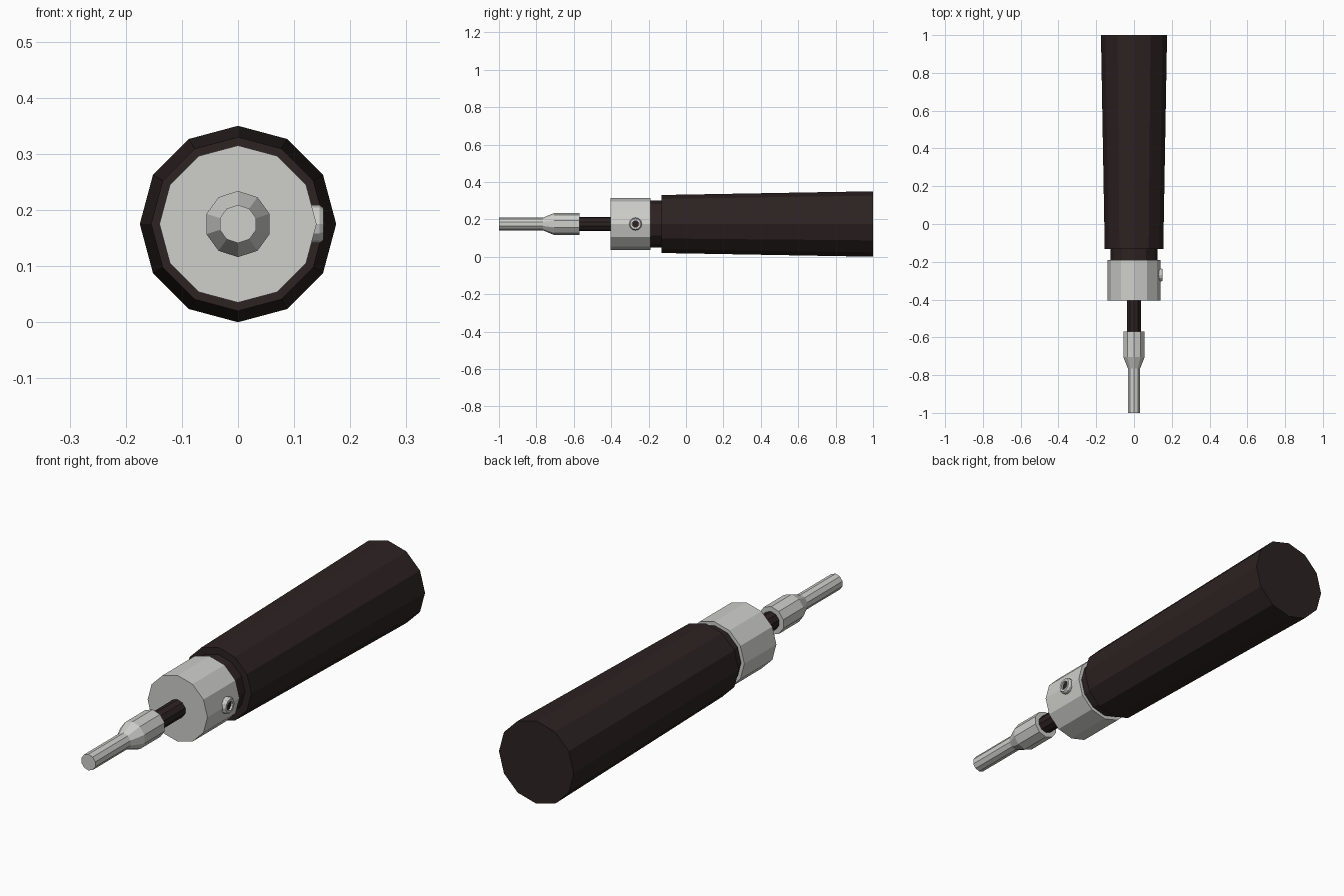
import bpy, bmesh, math
from mathutils import Matrix

if "Cube" in bpy.data.objects:
    bpy.data.objects.remove(bpy.data.objects["Cube"])

AXIS_Z = 0.175


def material(name, rgb):
    m = bpy.data.materials.new(name)
    m.diffuse_color = (*rgb, 1)
    m.use_nodes = True
    m.node_tree.nodes["Principled BSDF"].inputs["Base Color"].default_value = m.diffuse_color
    return m


DARK = material("dark brown grip", (0.026, 0.016, 0.016))
STEEL = material("light steel", (0.62, 0.62, 0.60))


def lathe(name, profile, sides, mat, matrix):
    """Flat-faced solid of revolution from (distance along axis, radius) pairs, capped at both ends."""
    bm = bmesh.new()
    rings = []
    for d, r in profile:
        rings.append([bm.verts.new((r * math.sin(2 * math.pi * i / sides), d,
                                    r * math.cos(2 * math.pi * i / sides)))
                      for i in range(sides)])
    for a, b in zip(rings, rings[1:]):
        for i in range(sides):
            j = (i + 1) % sides
            bm.faces.new((a[i], a[j], b[j], b[i]))
    bm.faces.new(rings[0])
    bm.faces.new(rings[-1])
    bmesh.ops.recalc_face_normals(bm, faces=bm.faces)
    mesh = bpy.data.meshes.new(name)
    bm.to_mesh(mesh)
    bm.free()
    mesh.materials.append(mat)
    ob = bpy.data.objects.new(name, mesh)
    ob.matrix_world = matrix
    bpy.context.collection.objects.link(ob)
    return ob


along_y = Matrix.Translation((0, 0, AXIS_Z))

# Tapered grip with a narrower neck
lathe("handle", [(-0.20, 0.125), (-0.132, 0.125), (-0.132, 0.155), (1.0, 0.175)],
      12, DARK, along_y)
# Metal collar
lathe("collar", [(-0.404, 0.14), (-0.19, 0.14)], 12, STEEL, along_y)
# Dark rod between collar and tip
lathe("rod", [(-0.60, 0.038), (-0.39, 0.038)], 10, DARK, along_y)
# Stepped metal tip
lathe("tip", [(-1.0, 0.034), (-0.765, 0.034), (-0.705, 0.059), (-0.57, 0.059)],
      10, STEEL, along_y)

# Set screw on the right side of the collar: rim with a recessed dark socket
to_x = Matrix.Translation((0, -0.27, AXIS_Z)) @ Matrix.Rotation(-math.pi / 2, 4, 'Z')
lathe("screw_rim", [(0.125, 0.034), (0.145, 0.034), (0.152, 0.029),
                    (0.152, 0.019), (0.142, 0.019)], 12, STEEL, to_x)
lathe("screw_socket", [(0.136, 0.018), (0.144, 0.018)], 12, DARK, to_x)
